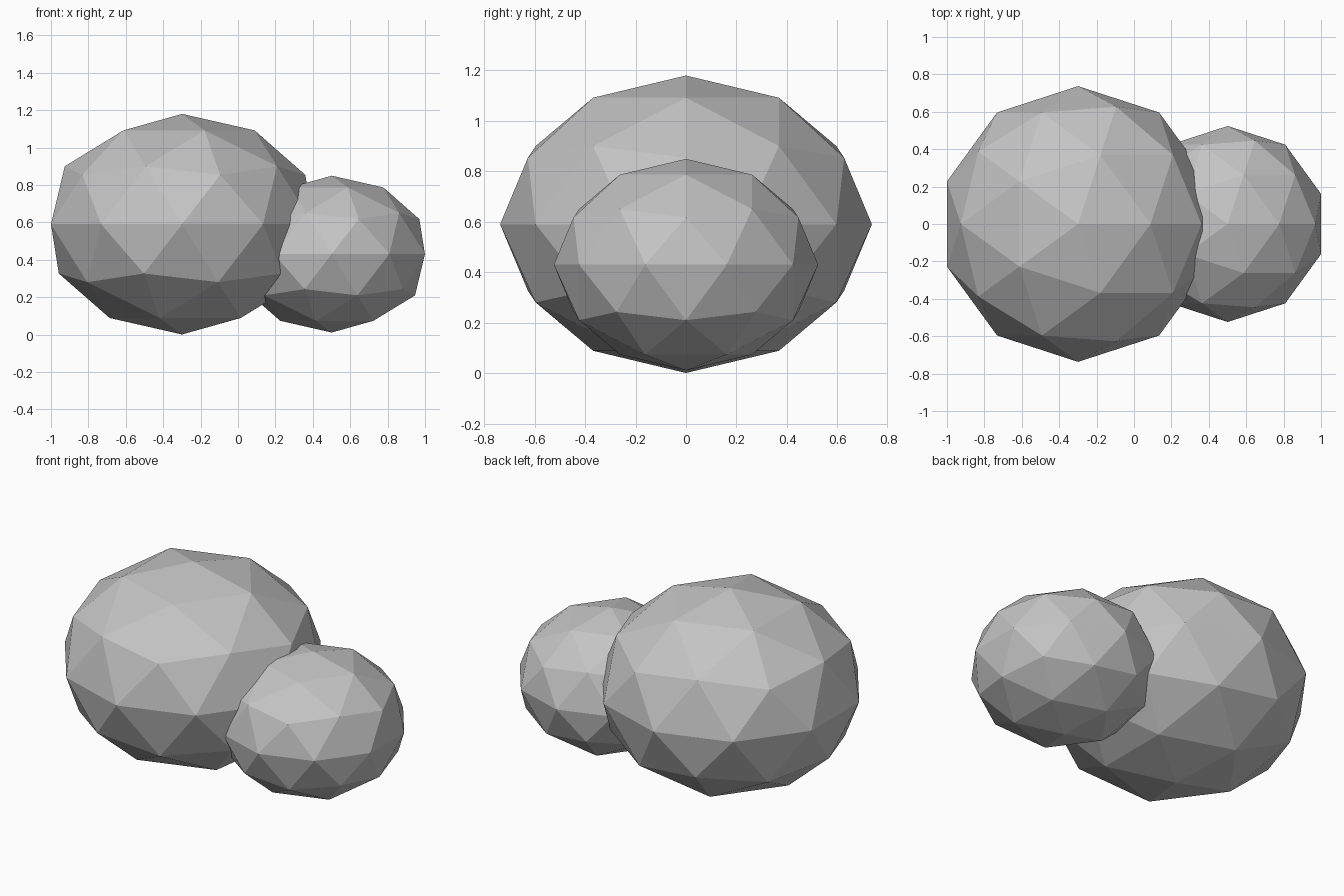
import bpy

# Remove the default cube
cube = bpy.data.objects.get("Cube")
if cube:
    bpy.data.objects.remove(cube, do_unlink=True)

# Plain stone grey
stone = bpy.data.materials.new("stone_grey")
stone.use_nodes = True
grey = (0.55, 0.55, 0.55, 1)
stone.diffuse_color = grey
bsdf = next(n for n in stone.node_tree.nodes if n.type == 'BSDF_PRINCIPLED')
bsdf.inputs["Base Color"].default_value = grey


def boulder(name, x, z, radius, squash=0.8):
    """Faceted icosphere, slightly flattened in height."""
    bpy.ops.mesh.primitive_ico_sphere_add(subdivisions=2, radius=radius,
                                          location=(x, 0, z))
    ob = bpy.context.object
    ob.name = ob.data.name = name
    ob.scale.z = squash
    bpy.ops.object.transform_apply(location=False, rotation=False, scale=True)
    ob.data.materials.append(stone)
    bpy.ops.object.shade_flat()
    return ob


# Two overlapping boulders
boulder("large_boulder", -0.299, 0.59, 0.737)
boulder("small_boulder", 0.501, 0.43, 0.524)
